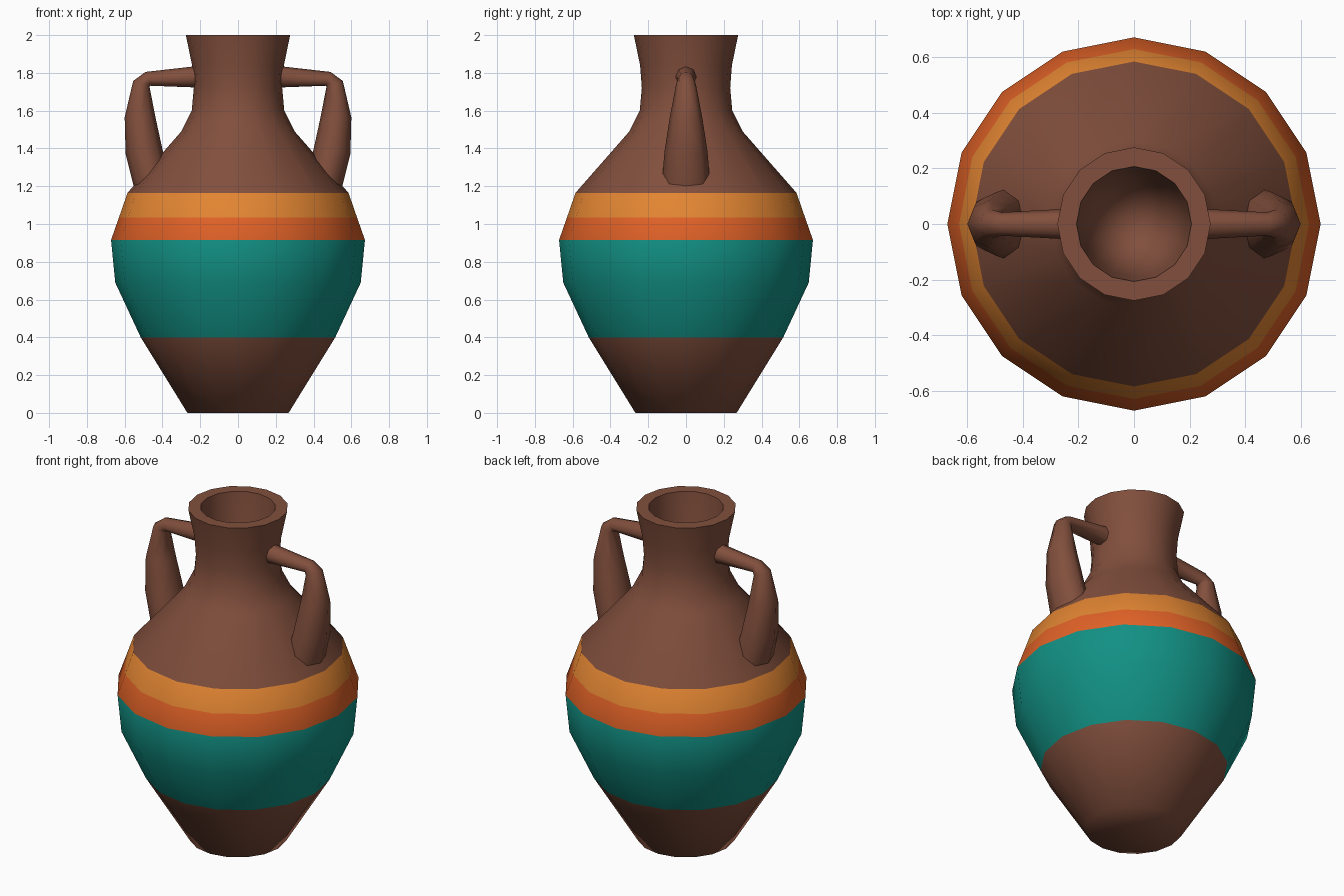
import bpy, bmesh
from math import cos, sin, pi, radians
from mathutils import Vector

cube = bpy.data.objects.get("Cube")
if cube:
    bpy.data.objects.remove(cube, do_unlink=True)


def material(name, rgb):
    mat = bpy.data.materials.new(name)
    mat.use_nodes = True
    mat.diffuse_color = (*rgb, 1)
    mat.node_tree.nodes["Principled BSDF"].inputs["Base Color"].default_value = (*rgb, 1)
    return mat


clay = material("brown clay", (0.22, 0.078, 0.046))
teal = material("teal glaze", (0.006, 0.28, 0.23))
red = material("red orange glaze", (0.74, 0.12, 0.02))
orange = material("light orange glaze", (0.76, 0.235, 0.032))


def loft(bm, rings):
    """Skin a list of rings and close both ends."""
    loops = [[bm.verts.new(p) for p in ring] for ring in rings]
    n = len(loops[0])
    for a, b in zip(loops, loops[1:]):
        for i in range(n):
            j = (i + 1) % n
            bm.faces.new((a[i], a[j], b[j], b[i]))
    bm.faces.new(loops[0])
    bm.faces.new(loops[-1])
    bmesh.ops.recalc_face_normals(bm, faces=bm.faces)


def finish(bm, name, mats):
    mesh = bpy.data.meshes.new(name)
    bm.to_mesh(mesh)
    bm.free()
    for mat in mats:
        mesh.materials.append(mat)
    obj = bpy.data.objects.new(name, mesh)
    bpy.context.collection.objects.link(obj)
    bpy.ops.object.select_all(action='DESELECT')
    obj.select_set(True)
    bpy.context.view_layer.objects.active = obj
    bpy.ops.object.shade_smooth_by_angle(angle=radians(60))


# Vase: outer wall from foot to rim, then down into the mouth (radius, height)
SIDES = 16
outer = [(0.268, 0), (0.515, 0.4), (0.65, 0.69), (0.672, 0.915), (0.63, 1.035),
         (0.585, 1.165), (0.3, 1.49), (0.245, 1.6), (0.234, 1.72), (0.243, 1.84), (0.276, 2)]
inner = [(0.207, 2), (0.19, 1.84), (0.165, 1.7), (0.11, 1.6), (0.04, 1.56)]
bm = bmesh.new()
loft(bm, [[(r * cos(2 * pi * i / SIDES), r * sin(2 * pi * i / SIDES), z)
           for i in range(SIDES)] for r, z in outer + inner])

# Glaze bands by height
bands = [(0.4, 0.915, 1), (0.915, 1.035, 2), (1.035, 1.165, 3)]
for face in bm.faces:
    z = face.calc_center_median().z
    for low, high, index in bands:
        if low < z < high:
            face.material_index = index
finish(bm, "vase_body", [clay, teal, red, orange])

# Handles: octagonal sections as outer edge, inner edge (x, z) and half width in y
sections = [((0.2, 1.838), (0.2, 1.722), 0.057), ((0.49, 1.805), (0.465, 1.732), 0.042),
            ((0.555, 1.757), (0.468, 1.725), 0.052), ((0.6, 1.565), (0.437, 1.565), 0.086),
            ((0.595, 1.37), (0.4, 1.395), 0.114), ((0.54, 1.15), (0.36, 1.23), 0.13)]
for name, side in (("left_handle", 1), ("right_handle", -1)):
    rings = []
    for (ox, oz), (ix, iz), width in sections:
        out, inn = Vector((side * ox, 0, oz)), Vector((side * ix, 0, iz))
        mid, half = (out + inn) / 2, (out - inn) / 2
        rings.append([mid + half * cos(pi * k / 4) + Vector((0, width * sin(pi * k / 4), 0))
                      for k in range(8)])
    bm = bmesh.new()
    loft(bm, rings)
    finish(bm, name, [clay])
